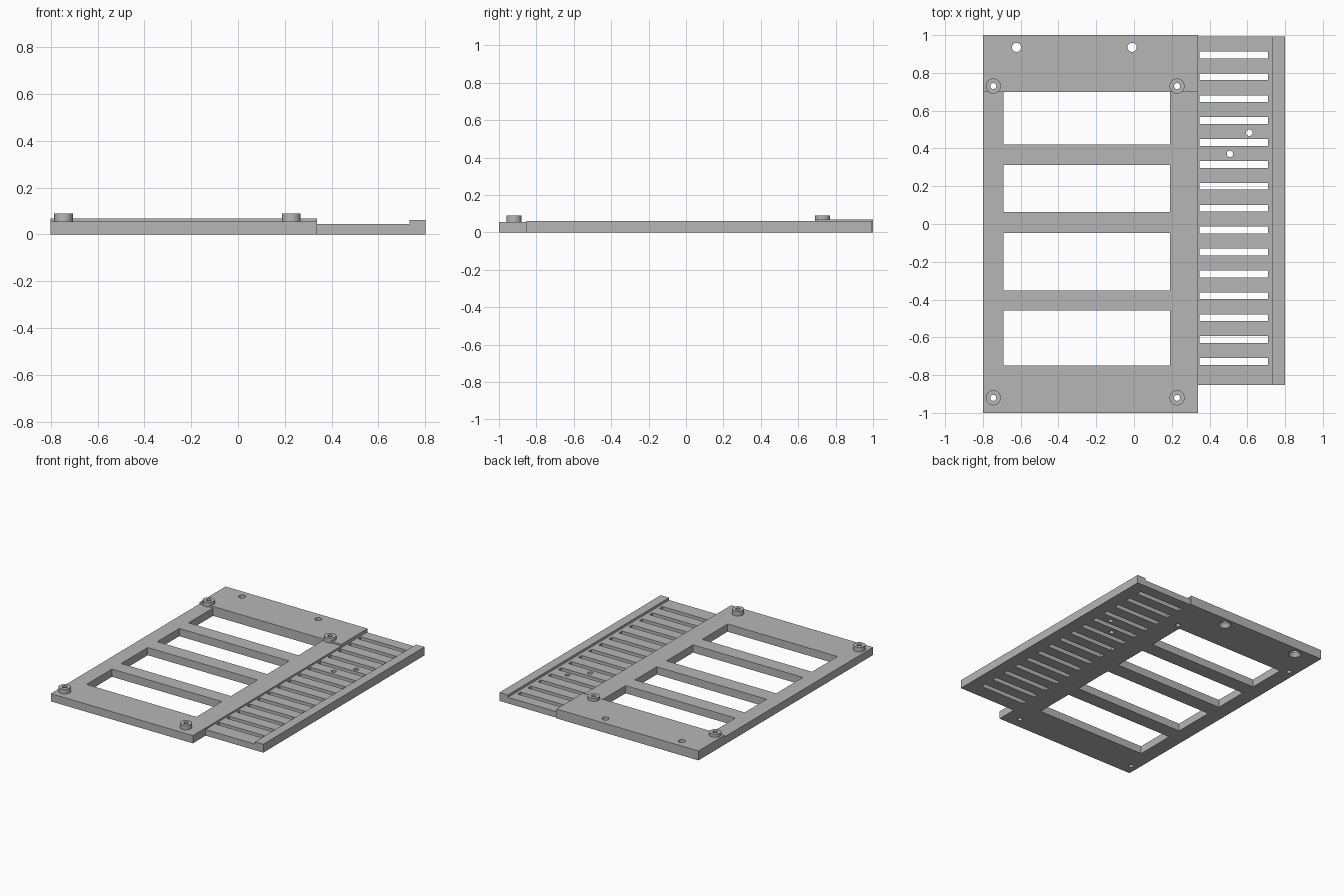
import bpy
import bmesh
from mathutils import Matrix, Vector

if "Cube" in bpy.data.objects:
    bpy.data.objects.remove(bpy.data.objects["Cube"], do_unlink=True)

# One plain grey for everything
grey = bpy.data.materials.new("light grey plastic")
grey.use_nodes = True
colour = (0.47, 0.47, 0.47, 1)
grey.diffuse_color = colour
grey.node_tree.nodes["Principled BSDF"].inputs["Base Color"].default_value = colour


def finish(name, bm):
    bmesh.ops.recalc_face_normals(bm, faces=bm.faces)
    mesh = bpy.data.meshes.new(name)
    bm.to_mesh(mesh)
    bm.free()
    mesh.materials.append(grey)
    obj = bpy.data.objects.new(name, mesh)
    bpy.context.collection.objects.link(obj)
    return obj


def prism(name, points, travel):
    """Extrude a closed profile along a vector."""
    bm = bmesh.new()
    face = bm.faces.new([bm.verts.new(p) for p in points])
    side = bmesh.ops.extrude_face_region(bm, geom=[face])["geom"]
    moved = [v for v in side if isinstance(v, bmesh.types.BMVert)]
    bmesh.ops.translate(bm, verts=moved, vec=Vector(travel))
    return finish(name, bm)


def add_box(bm, x0, x1, y0, y1, z0, z1):
    place = Matrix.Translation(((x0 + x1) / 2, (y0 + y1) / 2, (z0 + z1) / 2))
    size = Matrix.Diagonal((x1 - x0, y1 - y0, z1 - z0, 1))
    bmesh.ops.create_cube(bm, size=1, matrix=place @ size)


def add_cylinder(bm, x, y, z0, z1, r0, r1=None):
    bmesh.ops.create_cone(bm, cap_ends=True, segments=32, radius1=r0,
                          radius2=r0 if r1 is None else r1, depth=z1 - z0,
                          matrix=Matrix.Translation((x, y, (z0 + z1) / 2)))


def cut(obj, *cutter_meshes):
    """Subtract each cutter and keep the result as plain geometry."""
    cutters = []
    for bm in cutter_meshes:
        cutter = finish("cutter", bm)
        cutter.hide_render = True
        mod = obj.modifiers.new("cut", 'BOOLEAN')
        mod.operation, mod.solver, mod.object = 'DIFFERENCE', 'EXACT', cutter
        cutters.append(cutter)
    bpy.context.view_layer.update()
    graph = bpy.context.evaluated_depsgraph_get()
    result = bpy.data.meshes.new_from_object(obj.evaluated_get(graph))
    obj.modifiers.clear()
    obj.data = result
    for cutter in cutters:
        bpy.data.objects.remove(cutter, do_unlink=True)


bosses = {"back_right": (-0.745, 0.73), "back_left": (0.228, 0.73),
          "front_right": (-0.745, -0.92), "front_left": (0.228, -0.92)}
BELOW, ABOVE = -0.05, 0.15

# Main frame: side profile with a raised back strip
frame = prism("main_frame", [(-0.8, y, z) for y, z in (
    (-1, 0), (1, 0), (1, 0.068), (0.7, 0.068), (0.7, 0.056), (-1, 0.056))],
    (1.138, 0, 0))

# Four windows, boss holes and two countersunk holes
openings = bmesh.new()
for y0, y1 in ((0.42, 0.7), (0.063, 0.313), (-0.352, -0.048), (-0.748, -0.457)):
    add_box(openings, -0.69, 0.19, y0, y1, BELOW, ABOVE)
for x, y in bosses.values():
    add_cylinder(openings, x, y, BELOW, ABOVE, 0.016)
countersinks = bmesh.new()
for x in (-0.622, -0.01):
    add_cylinder(openings, x, 0.935, BELOW, ABOVE, 0.024)
    add_cylinder(countersinks, x, 0.935, -0.01, 0.03, 0.05, 0.022)
cut(frame, openings, countersinks)

# Hollow mounting bosses
for place, (x, y) in bosses.items():
    bm = bmesh.new()
    add_cylinder(bm, x, y, 0.05, 0.09, 0.04)
    boss = finish(place + "_boss", bm)
    bore = bmesh.new()
    add_cylinder(bore, x, y, BELOW, ABOVE, 0.016)
    cut(boss, bore)

# Slotted side panel with a raised outer lip
panel = prism("vent_panel", [(x, -0.853, z) for x, z in (
    (0.338, 0), (0.8, 0), (0.8, 0.061), (0.733, 0.061), (0.733, 0.044), (0.338, 0.044))],
    (0, 1.845, 0))
slots = bmesh.new()
for i in range(15):
    y = 0.895 - i * 0.1159
    add_box(slots, 0.348, 0.71, y - 0.018, y + 0.018, BELOW, ABOVE)
for x, y in ((0.61, 0.483), (0.508, 0.371)):
    add_cylinder(slots, x, y, BELOW, ABOVE, 0.017)
cut(panel, slots)

# Smooth the round walls, keep the edges sharp
for obj in bpy.context.scene.objects:
    obj.select_set(obj.type == 'MESH')
bpy.context.view_layer.objects.active = frame
bpy.ops.object.shade_smooth_by_angle(angle=0.6)
